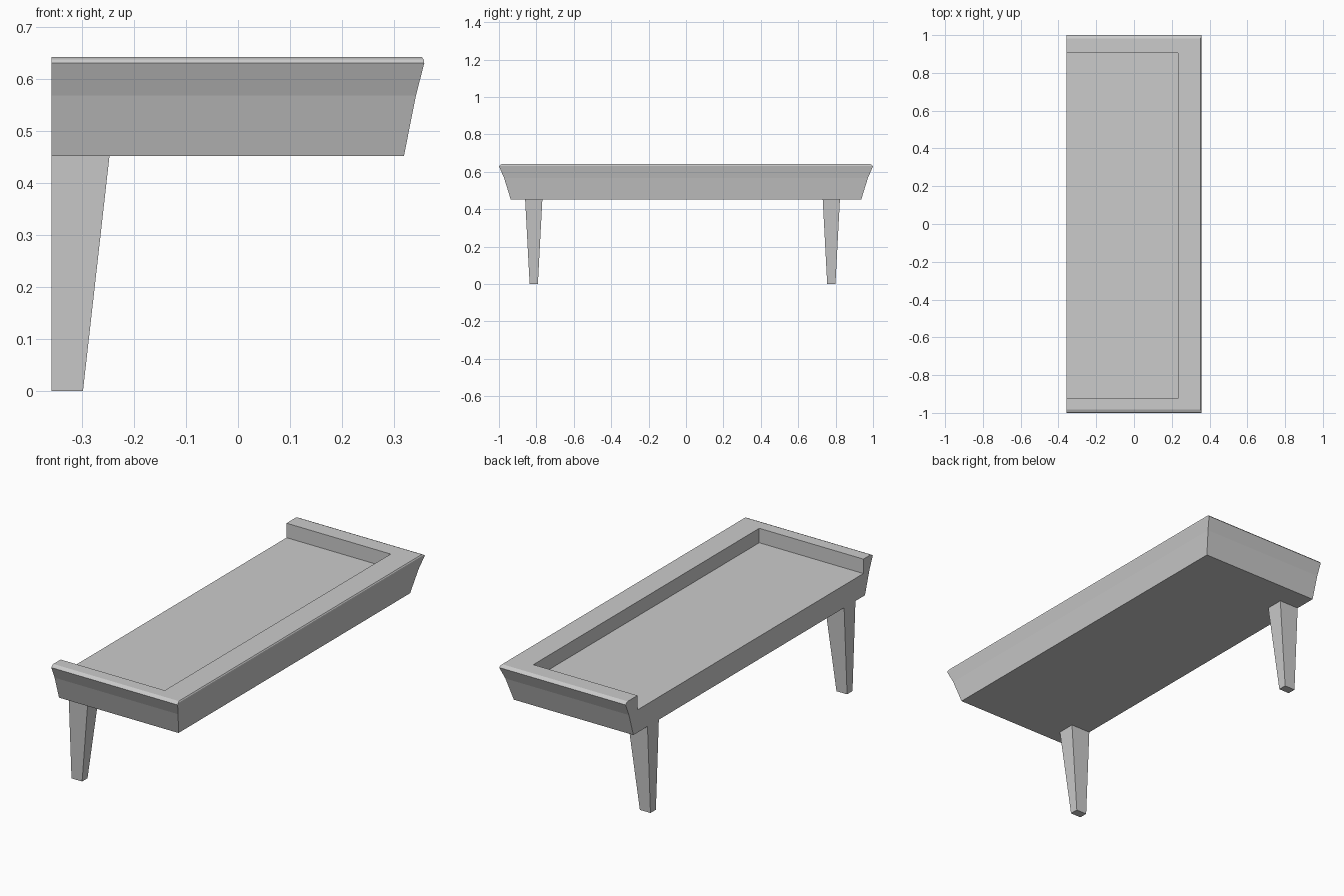
import bpy, bmesh

if "Cube" in bpy.data.objects:
    bpy.data.objects.remove(bpy.data.objects["Cube"])

BACK = -0.358  # flat back plane shared by tray and legs


def loft(name, rings):
    """Solid from stacked rectangles (x0, x1, y0, y1, z), bottom to top."""
    bm = bmesh.new()
    loops = [[bm.verts.new(p) for p in
              ((x0, y0, z), (x1, y0, z), (x1, y1, z), (x0, y1, z))]
             for x0, x1, y0, y1, z in rings]
    bm.faces.new(loops[0][::-1])
    bm.faces.new(loops[-1])
    for a, b in zip(loops, loops[1:]):
        for i in range(4):
            j = (i + 1) % 4
            bm.faces.new((a[i], a[j], b[j], b[i]))
    mesh = bpy.data.meshes.new(name)
    bm.to_mesh(mesh)
    bm.free()
    ob = bpy.data.objects.new(name, mesh)
    bpy.context.collection.objects.link(ob)
    return ob


# Flared tray with a small eased top edge: (x reach, y reach, height)
profile = [(0.319, 0.937, 0.452), (0.342, 0.973, 0.568), (0.358, 1.0, 0.630),
           (0.357, 0.994, 0.637), (0.353, 0.983, 0.642)]
tray = loft("tray", [(BACK, x, -y, y, z) for x, y, z in profile])

# Recess, open at the back
cutter = loft("recess_cutter", [(-0.6, 0.232, -0.924, 0.904, z) for z in (0.568, 0.8)])
cutter.hide_render = True
cut = tray.modifiers.new("recess", "BOOLEAN")
cut.operation = "DIFFERENCE"
cut.solver = "EXACT"
cut.object = cutter
bpy.context.view_layer.objects.active = tray
bpy.ops.object.modifier_apply(modifier=cut.name)
bpy.data.objects.remove(cutter)

# Tapered legs, flush with the back plane
for name, y in (("left_leg", -0.814), ("right_leg", 0.777)):
    loft(name, [(BACK, -0.298, y - 0.022, y + 0.022, 0.0),
                (BACK, -0.247, y - 0.046, y + 0.046, 0.452)])
